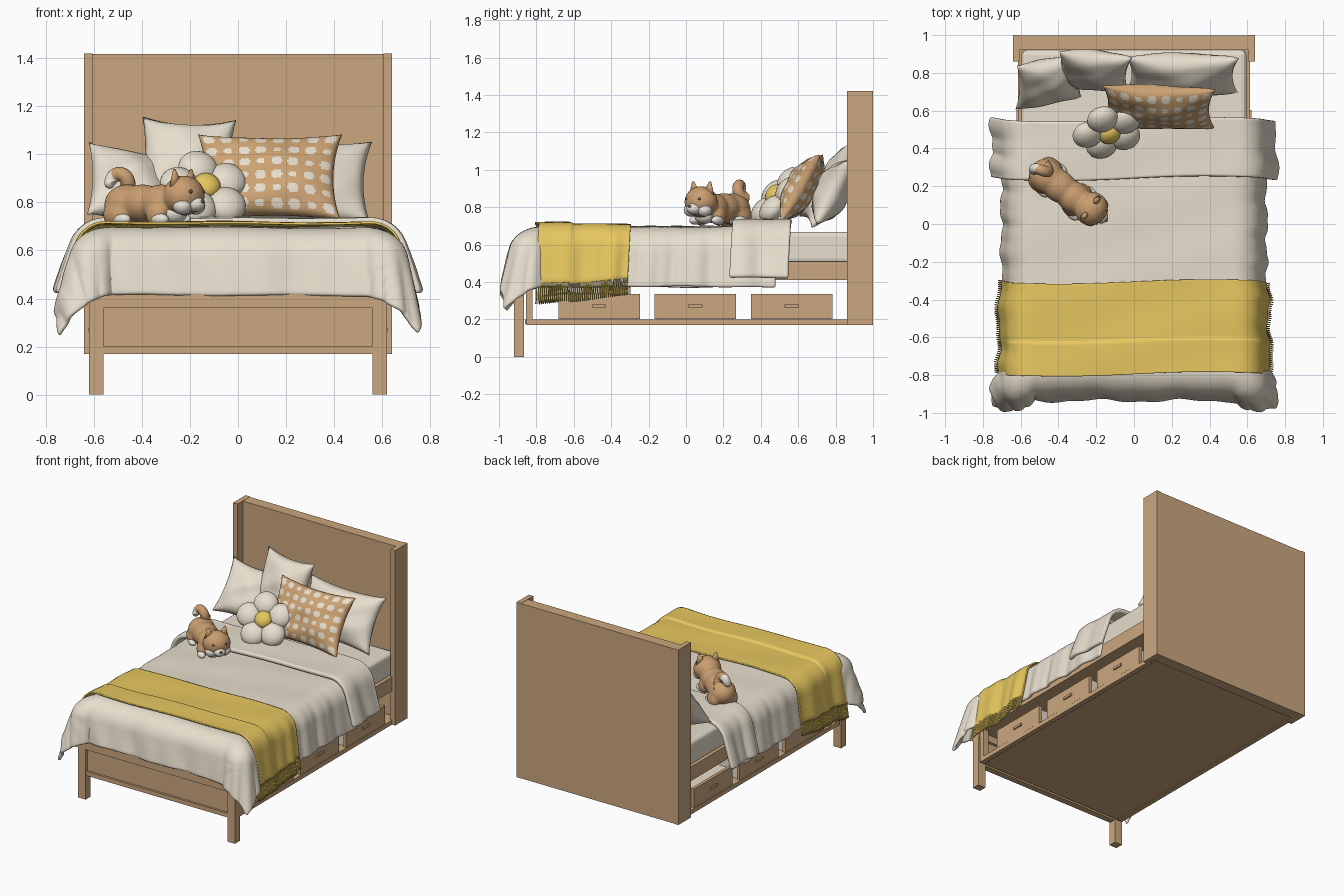
import bpy, bmesh, math
from math import sin, cos, pi, hypot, radians
from mathutils import Matrix, Vector

if "Cube" in bpy.data.objects:
    bpy.data.objects.remove(bpy.data.objects["Cube"])


def material(name, r, g, b):
    m = bpy.data.materials.new(name)
    lin = [((c / 255 + 0.055) / 1.055) ** 2.4 for c in (r, g, b)]
    m.diffuse_color = (*lin, 1)
    m.use_nodes = True
    m.node_tree.nodes["Principled BSDF"].inputs["Base Color"].default_value = m.diffuse_color
    return m


WOOD = material("oak wood", 203, 167, 126)
CREAM = material("cream linen", 233, 224, 207)
YELLOW = material("mustard wool", 232, 200, 96)
TAN = material("tan fabric", 205, 163, 115)
FUR = material("tan fur", 202, 158, 112)
WHITE = material("white plush", 232, 227, 216)
DARK = material("brown thread", 120, 85, 60)


def finish(name, bm, *mats, smooth=True, matrix=None):
    me = bpy.data.meshes.new(name)
    bm.normal_update()
    bm.to_mesh(me)
    bm.free()
    for m in mats:
        me.materials.append(m)
    if smooth:
        for p in me.polygons:
            p.use_smooth = True
    ob = bpy.data.objects.new(name, me)
    bpy.context.collection.objects.link(ob)
    if matrix:
        ob.matrix_world = matrix
    return ob


def box(name, mat, x, y, z, bevel=0.0):
    bm = bmesh.new()
    bmesh.ops.create_cube(bm, size=1)
    for v in bm.verts:
        v.co = [(a + b) / 2 + c * (b - a) for c, (a, b) in zip(v.co, (x, y, z))]
    ob = finish(name, bm, mat, smooth=False)
    if bevel:
        m = ob.modifiers.new("bevel", 'BEVEL')
        m.width, m.segments = bevel, 3
    return ob


def both(name, mat, x, y, z):
    box("right_" + name, mat, x, y, z)
    box("left_" + name, mat, (-x[1], -x[0]), y, z)


def blobs(name, mat, parts, matrix, merge=False):
    """Joined ellipsoids, optionally fused into one soft skin."""
    bm = bmesh.new()
    for loc, size in parts:
        bmesh.ops.create_uvsphere(bm, u_segments=28, v_segments=16, radius=1,
                                  matrix=Matrix.Translation(loc) @ Matrix.Diagonal((*size, 1)))
    ob = finish(name, bm, mat, matrix=matrix)
    if merge:
        r = ob.modifiers.new("fuse", 'REMESH')
        r.mode, r.voxel_size, r.use_smooth_shade = 'VOXEL', 0.007, True
        s = ob.modifiers.new("soften", 'SMOOTH')
        s.factor, s.iterations = 0.5, 16
    return ob


# Wooden frame
box("headboard_panel", WOOD, (-0.61, 0.61), (0.92, 0.998), (0.17, 1.418))
both("headboard_post", WOOD, (0.605, 0.64), (0.86, 1.0), (0.17, 1.42))
box("base_board", WOOD, (-0.6, 0.6), (-0.86, 0.92), (0.175, 0.2))
both("bottom_rail", WOOD, (0.58, 0.615), (-0.85, 0.88), (0.17, 0.2))
box("mattress_platform", WOOD, (-0.615, 0.615), (-0.88, 0.92), (0.41, 0.51))
box("foot_top_rail", WOOD, (-0.62, 0.62), (-0.925, -0.86), (0.36, 0.42))
box("foot_panel", WOOD, (-0.56, 0.56), (-0.9, -0.88), (0.17, 0.37))
box("foot_bottom_rail", WOOD, (-0.56, 0.56), (-0.915, -0.87), (0.17, 0.2))
both("front_leg", WOOD, (0.56, 0.62), (-0.92, -0.865), (0, 0.36))
both("side_post", WOOD, (0.57, 0.615), (-0.855, -0.82), (0.17, 0.41))

# Drawers with pale bodies and wooden fronts
for k, yc in enumerate((-0.465, 0.05, 0.565)):
    both(f"drawer_body_{k}", CREAM, (0.08, 0.59), (yc - 0.2, yc + 0.2), (0.2, 0.325))
    both(f"drawer_front_{k}", WOOD, (0.59, 0.612), (yc - 0.218, yc + 0.218), (0.203, 0.337))
    both(f"drawer_handle_{k}", WOOD, (0.61, 0.622), (yc - 0.038, yc + 0.038), (0.263, 0.28))

box("mattress", CREAM, (-0.595, 0.595), (-0.83, 0.92), (0.5, 0.668), 0.025)

FOOT = -0.77  # where the duvet starts falling over the foot end


def fold(d, lim, r=0.12):
    """Outward and downward travel of cloth hanging d past an edge."""
    th, rest = min(d / r, lim), max(0, d - r * lim)
    return r * sin(th) + rest * cos(lim), r * (1 - cos(th)) + rest * sin(lim)


def drape(name, mat, y0, y1, top, xe, hang, ny, thick, amp, lim=1.4, front=False, fringe=0, ridge=None):
    nx, bm, rows = 84, bmesh.new(), []
    for j in range(ny + 1):
        t = y0 + (y1 - y0) * j / ny
        row = []
        for i in range(nx + 1):
            s = (xe + hang) * (2 * i / nx - 1)
            a = max(0, abs(s) - xe)
            if fringe:
                a *= 1 + 0.12 * (y1 - t) / (y1 - y0)
            b = max(0, FOOT - t) if front else 0
            d = hypot(a, b)
            f, g = fold(d, lim)
            ca, cb = (a / d, b / d) if d else (0, 0)
            f *= 1 + 1.2 * ca * cb
            ph = 24 * t * ca + 13 * s * cb + 1.5 * sin(5 * t + s)
            f += amp * min(d / 0.25, 1) * (sin(ph) + 0.5 * sin(2.3 * ph + 1))
            x = math.copysign(min(abs(s), xe) + f * ca, s)
            y = (max(t, FOOT) if front else t) - f * cb
            y += 0.012 * sin(4 * s) * (0 if front else 1)
            z = top - g + 0.003 * sin(9 * s + 6 * t) + 0.002 * sin(17 * t - 5 * s)
            if ridge is not None:
                z += 0.01 * max(0, min(1, (ridge - t) / 0.015))
            row.append(bm.verts.new((x, y, z)))
        rows.append(row)
    for j in range(ny):
        for i in range(nx):
            s = abs((xe + hang) * (2 * (i + 0.5) / nx - 1))
            if fringe and j % 2 and s > xe + hang - fringe:
                continue  # gaps between the tassels
            bm.faces.new((rows[j][i], rows[j][i + 1], rows[j + 1][i + 1], rows[j + 1][i]))
    ob = finish(name, bm, mat)
    m = ob.modifiers.new("thickness", 'SOLIDIFY')
    m.thickness, m.offset = thick, 1
    if not fringe:
        ob.modifiers.new("round", 'SUBSURF').levels = 1
    return ob


# Bedding
drape("duvet", CREAM, FOOT - 0.335, 0.48, 0.674, 0.53, 0.375, 80, 0.022, 0.008, front=True)
drape("duvet_cuff", CREAM, 0.24, 0.555, 0.705, 0.55, 0.365, 22, 0.03, 0.010, lim=1.25)
drape("throw_blanket", YELLOW, -0.795, -0.305, 0.699, 0.55, 0.445, 91, 0.010, 0.008,
      fringe=0.09, ridge=-0.61)


def pillow(name, loc, w, h, thick, lean, yaw, roll=0, mats=(CREAM,), spots=False):
    nu, nv = (84, 60) if spots else (32, 28)
    bm = bmesh.new()
    for side in (1, -1):
        grid = []
        for j in range(nv + 1):
            v = 2 * j / nv - 1
            row = []
            for i in range(nu + 1):
                u = 2 * i / nu - 1
                puff = ((1 - u * u) * (1 - v * v)) ** 0.48
                crease = 1 + 0.06 * sin(5 * u + 3 * v) + 0.05 * sin(7 * v - 4 * u)
                row.append(bm.verts.new((w / 2 * u * (1 - 0.11 * (1 - v * v)),
                                         h / 2 * v * (1 - 0.13 * (1 - u * u)),
                                         side * thick / 2 * puff * crease)))
            grid.append(row)
        for j in range(nv):
            for i in range(nu):
                q = [grid[j][i], grid[j][i + 1], grid[j + 1][i + 1], grid[j + 1][i]]
                f = bm.faces.new(q if side > 0 else q[::-1])
                if spots:
                    # offset rows of round dots
                    p, r = (i + 0.5) / nu * 8, (j + 0.5) / nv * 6
                    du, dv = p % 1 - 0.5, r % 1 - 0.5
                    size = 0.34 if (int(p) + 2 * int(r)) % 3 else 0.25
                    f.material_index = int(hypot(du, dv) < size)
    bmesh.ops.remove_doubles(bm, verts=bm.verts, dist=0.0003)
    M = (Matrix.Translation(loc) @ Matrix.Rotation(radians(yaw), 4, 'Z')
         @ Matrix.Rotation(radians(90 - lean), 4, 'X') @ Matrix.Rotation(radians(roll), 4, 'Z'))
    return finish(name, bm, *mats, matrix=M)


# Pillows
pillow("left_pillow", (-0.45, 0.755, 0.87), 0.36, 0.38, 0.17, 36, 18, -12)
pillow("back_pillow", (-0.215, 0.815, 0.945), 0.39, 0.44, 0.17, 22, -4, -2)
pillow("right_pillow", (0.255, 0.79, 0.885), 0.60, 0.39, 0.19, 28, 0, -1)
pillow("spotted_pillow", (0.13, 0.62, 0.905), 0.60, 0.41, 0.17, 30, -2, 0, (TAN, CREAM), True)

# Flower cushion
FM = Matrix.Translation((-0.135, 0.49, 0.855)) @ \
    Vector((0.22, -0.74, 0.63)).to_track_quat('Z', 'Y').to_matrix().to_4x4()
for k in range(5):
    blobs(f"flower_petal_{k}", CREAM, [((0.112, 0, 0), (0.082, 0.083, 0.056))],
          FM @ Matrix.Rotation(radians(96 + 72 * k), 4, 'Z'))
blobs("flower_centre", YELLOW, [((0, 0, 0.025), (0.058, 0.058, 0.04))], FM)

# Plush dog, built facing +x then turned
DM = Matrix.Translation((-0.35, 0.165, 0.7)) @ Matrix.Rotation(radians(-38), 4, 'Z')
skin = [((-0.14, 0, 0.09), (0.1, 0.09, 0.085)), ((-0.06, 0, 0.095), (0.11, 0.085, 0.08)),
        ((0.04, 0, 0.095), (0.1, 0.084, 0.08)), ((0.15, 0.01, 0.128), (0.085, 0.092, 0.084))]
for sy in (-1, 1):
    skin += [((-0.15, sy * 0.06, 0.05), (0.065, 0.04, 0.055)),
             ((0.06, sy * 0.06, 0.05), (0.05, 0.036, 0.052))]
blobs("dog_body", FUR, skin, DM, merge=True)
blobs("dog_muzzle", WHITE, [((0.21, 0.01, 0.092), (0.043, 0.04, 0.032)),
                            ((0.178, -0.035, 0.085), (0.04, 0.04, 0.036)),
                            ((0.178, 0.055, 0.085), (0.04, 0.04, 0.036)),
                            ((0.11, 0.0, 0.055), (0.05, 0.055, 0.045))], DM)
blobs("dog_paws", WHITE, [((x, sy * 0.075, 0.03), (0.042, 0.026, 0.024))
                          for x in (0.09, -0.11) for sy in (-1, 1)], DM)
blobs("dog_eyes", DARK, [((0.22, 0.01 + sy * 0.043, 0.145), (0.007, 0.008, 0.008))
                         for sy in (-1, 1)], DM)
blobs("dog_nose", DARK, [((0.25, 0.01, 0.104), (0.007, 0.01, 0.007))], DM)

# Dog ears
for sy, side in ((1, "left"), (-1, "right")):
    bm = bmesh.new()
    bmesh.ops.create_cone(bm, cap_ends=True, segments=20, radius1=0.036, radius2=0.006, depth=0.07,
                          matrix=Matrix.Diagonal((0.65, 1, 1, 1)))
    finish(f"dog_{side}_ear", bm, FUR, matrix=DM @ Matrix.Translation((0.145, 0.01 + sy * 0.052, 0.203))
           @ Matrix.Rotation(radians(-10 * sy), 4, 'X'))


# Curled tail: tapered tube along a spiral, pale at the tip
bm = bmesh.new()
rings = []
for k in range(33):
    q = k / 32
    ang = -0.5 * pi + 1.8 * pi * (1 - q) + 0.2 * pi
    rad = 0.036 - 0.010 * q
    tube = 0.034 * (1 - 0.2 * q) * min(1, (1.02 - q) * 8) ** 0.5
    rings.append([bm.verts.new((-0.19 - (rad + tube * cos(a)) * cos(ang),
                                0.04 - 0.06 * q + tube * sin(a),
                                0.187 + (rad + tube * cos(a)) * sin(ang)))
                  for a in (2 * pi * n / 16 for n in range(16))])
for k in range(32):
    for n in range(16):
        f = bm.faces.new((rings[k][n], rings[k][(n + 1) % 16],
                          rings[k + 1][(n + 1) % 16], rings[k + 1][n]))
        f.material_index = int(k > 19)
bm.faces.new(rings[-1]).material_index = 1
bmesh.ops.recalc_face_normals(bm, faces=bm.faces)
finish("dog_tail", bm, FUR, WHITE, matrix=DM)
